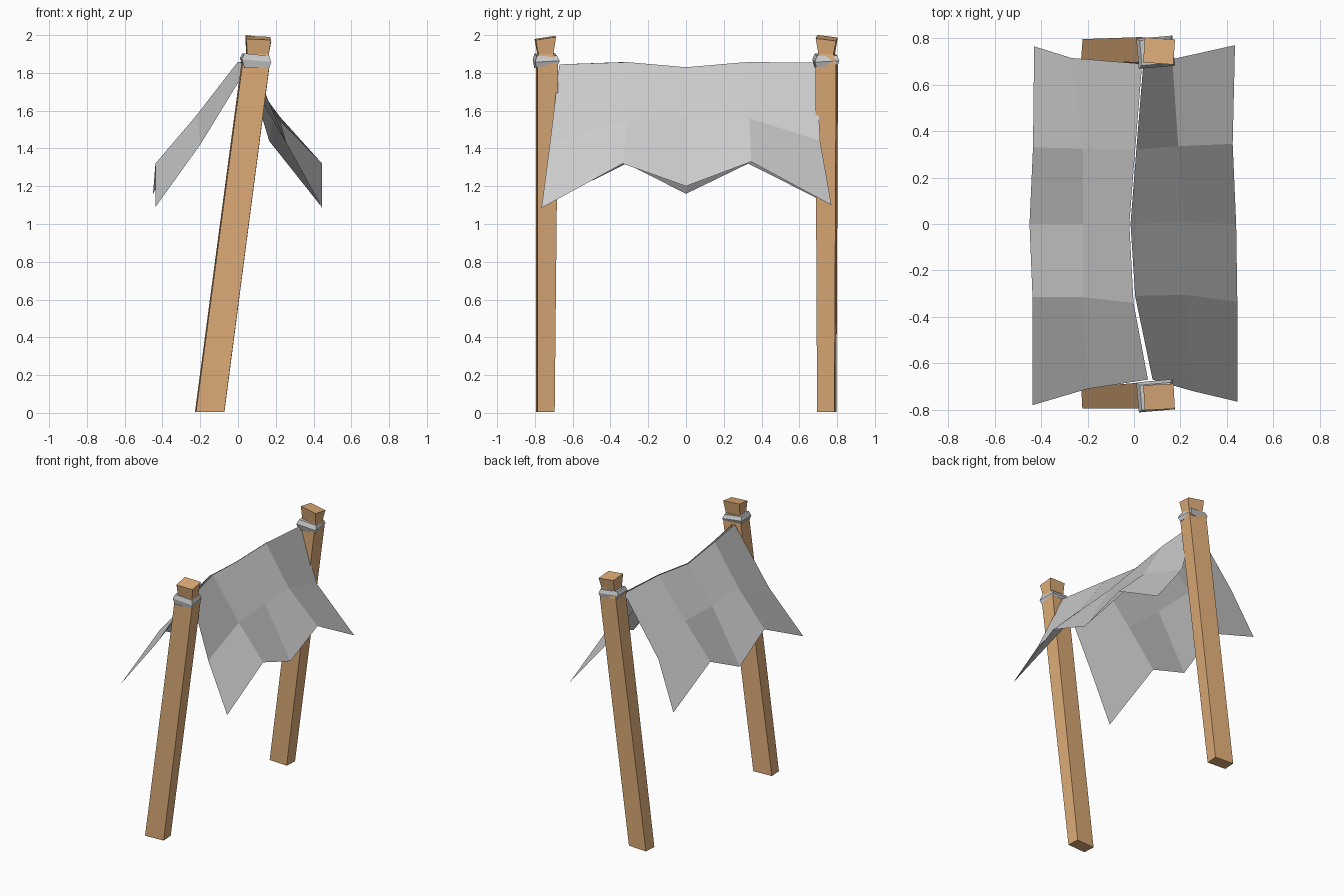
import bpy
from math import cos, sin, radians


def make_object(name, verts, faces, color=None):
    mesh = bpy.data.meshes.new(name)
    mesh.from_pydata(verts, [], faces)
    mesh.update()
    obj = bpy.data.objects.new(name, mesh)
    bpy.context.collection.objects.link(obj)
    if color:
        mesh.materials.append(color)
    return obj


def loft(name, rings, color=None):
    """Four-sided loft; ring = (cx, cy, z, half_x, half_y, turn, slope_x, slope_y)."""
    verts, faces = [], []
    for cx, cy, z, hx, hy, turn, sx, sy in rings:
        c, s = cos(radians(turn)), sin(radians(turn))
        for u, v in ((-hx, -hy), (hx, -hy), (hx, hy), (-hx, hy)):
            x, y = u * c - v * s, u * s + v * c
            verts.append((cx + x, cy + y, z + sx * x + sy * y))
    for r in range(len(rings) - 1):
        for i in range(4):
            a, b = r * 4 + i, r * 4 + (i + 1) % 4
            faces.append((a, b, b + 4, a + 4))
    n = len(verts)
    faces += [(3, 2, 1, 0), (n - 4, n - 3, n - 2, n - 1)]
    return make_object(name, verts, faces, color)


wood = bpy.data.materials.new("wood")
wood.diffuse_color = (0.74, 0.42, 0.19, 1)

# Leaning posts with a pinched neck and flared head
for name, side, turn, slope_x, slope_y in (("front", -1, 3, -0.05, 0.15),
                                           ("back", 1, -4, -0.15, -0.12)):
    y = side * 0.745
    loft(name + "_post", [
        (-0.150, y, 0.004, 0.075, 0.046, turn, 0, 0),
        (0.093, y + (0.01 if side < 0 else 0), 1.85, 0.072, 0.055, turn, 0, 0),
        (0.103, y, 1.90, 0.058, 0.04, turn, 0, 0),
        (0.108, y, 1.985, 0.065, 0.054, turn, slope_x, slope_y)], wood)

    # Lashing band around the neck
    loft(name + "_band", [
        (0.095, side * 0.742, 1.833, 0.066, 0.056, 5, 0, 0.1),
        (0.093, side * 0.740, 1.868, 0.078, 0.065, 5, -0.1, 0.05),
        (0.095, side * 0.742, 1.897, 0.066, 0.054, 5, -0.1, 0)])


# Cloth canopy: (x, y, z) rows for ridge, middle and outer hem, back to front
def sheet(name, rows):
    n = len(rows[0])
    faces = [(r * n + i, r * n + i + 1, (r + 1) * n + i + 1, (r + 1) * n + i)
             for r in range(len(rows) - 1) for i in range(n - 1)]
    return make_object(name, [p for row in rows for p in row], faces)


sheet("canopy_right", [
    [(0.04, 0.69, 1.855), (0.01, 0.32, 1.857), (-0.015, 0, 1.83),
     (0.005, -0.31, 1.857), (0.08, -0.67, 1.845)],
    [(0.165, 0.71, 1.44), (0.19, 0.335, 1.56), (0.22, 0.01, 1.57),
     (0.22, -0.305, 1.55), (0.255, -0.72, 1.43)],
    [(0.435, 0.77, 1.10), (0.425, 0.345, 1.33), (0.44, 0, 1.20),
     (0.445, -0.335, 1.32), (0.445, -0.765, 1.085)]])
sheet("canopy_left", [
    [(0.035, 0.69, 1.85), (0.005, 0.32, 1.855), (-0.02, 0, 1.828),
     (-0.002, -0.34, 1.857), (0.06, -0.67, 1.845)],
    [(-0.27, 0.715, 1.44), (-0.22, 0.325, 1.57), (-0.22, 0, 1.56),
     (-0.22, -0.315, 1.575), (-0.20, -0.71, 1.42)],
    [(-0.43, 0.765, 1.10), (-0.435, 0.33, 1.32), (-0.45, 0, 1.16),
     (-0.437, -0.315, 1.32), (-0.437, -0.78, 1.09)]])
